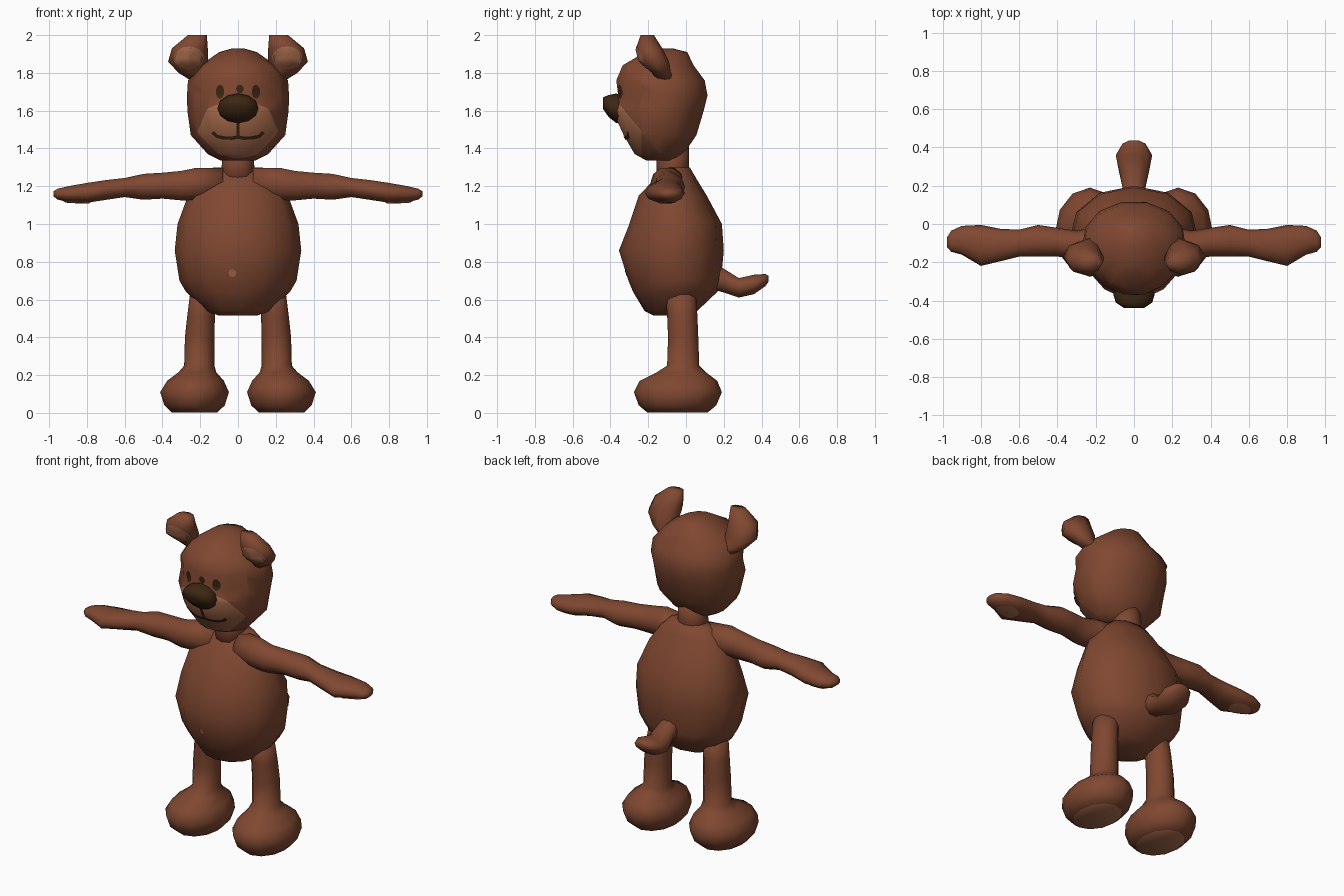
import bpy, bmesh, math
from mathutils import Vector
from mathutils.bvhtree import BVHTree

if "Cube" in bpy.data.objects:
    bpy.data.objects.remove(bpy.data.objects["Cube"])


def material(name, rgb):
    m = bpy.data.materials.new(name)
    m.diffuse_color = (*rgb, 1)
    m.use_nodes = True
    m.node_tree.nodes["Principled BSDF"].inputs["Base Color"].default_value = m.diffuse_color
    return m


BROWN = material("brown fur", (0.214, 0.064, 0.030))
TAN = material("tan fur", (0.393, 0.147, 0.073))
DARK = material("dark brown", (0.047, 0.020, 0.006))


def finish(name, bm, mats):
    me = bpy.data.meshes.new(name)
    bm.to_mesh(me)
    bm.free()
    for m in mats:
        me.materials.append(m)
    for p in me.polygons:
        p.use_smooth = True
    ob = bpy.data.objects.new(name, me)
    bpy.context.collection.objects.link(ob)
    return ob


def loft(name, axis, rings, n=12, egg=0.0, mats=(BROWN,), cuts=(), rule=None):
    """Skin ellipses (position along axis, centre a, centre b, radius a, radius b)."""
    bm = bmesh.new()
    loops = []
    for t, a, b, ra, rb in rings:
        loop = []
        for i in range(n):
            w = 2 * math.pi * i / n
            p = a + ra * math.cos(w) * (1 + egg * math.sin(w)), b + rb * math.sin(w)
            co = {"x": (t, p[0], p[1]), "y": (p[0], t, p[1]), "z": (p[0], p[1], t)}[axis]
            loop.append(bm.verts.new(co))
        loops.append(loop)
    for l0, l1 in zip(loops, loops[1:]):
        for i in range(n):
            j = (i + 1) % n
            bm.faces.new((l0[i], l0[j], l1[j], l1[i]))
    bm.faces.new(loops[0])
    bm.faces.new(loops[-1])
    bmesh.ops.recalc_face_normals(bm, faces=bm.faces[:])
    for co, no in cuts:
        bmesh.ops.bisect_plane(bm, geom=bm.verts[:] + bm.edges[:] + bm.faces[:],
                               plane_co=co, plane_no=no)
    if rule:
        bm.normal_update()
        for f in bm.faces:
            f.material_index = int(rule(f))
    return finish(name, bm, mats)


def front_back(rows):
    """Rows of (z, front y, back y, half width) to ring tuples."""
    return [(z, 0, (f + b) / 2, rx, (b - f) / 2) for z, f, b, rx in rows]


def plate(name, target, grid, mat, direction=(0, 1, 0), closed=False):
    """Lay a grid of 2D points on a surface by casting rays along a direction."""
    me = target.data
    tree = BVHTree.FromPolygons([v.co for v in me.vertices],
                                [p.vertices[:] for p in me.polygons])
    d = Vector(direction)
    bm = bmesh.new()

    def hit(p):
        src = Vector((p[0], -2, p[1])) if d.y else Vector((p[0], p[1], -2))
        loc = tree.ray_cast(src, d)[0]
        return bm.verts.new(loc - d * 0.005) if loc else None

    rows = [[hit(p) for p in row] for row in grid]
    for r0, r1 in zip(rows, rows[1:]):
        m = len(r0)
        for i in range(m if closed else m - 1):
            q = (r0[i], r0[(i + 1) % m], r1[(i + 1) % m], r1[i])
            if all(q):
                bm.faces.new(q)
    bmesh.ops.recalc_face_normals(bm, faces=bm.faces[:])
    bm.normal_update()
    if sum((f.normal * f.calc_area() for f in bm.faces), Vector()).dot(d) > 0:
        bmesh.ops.reverse_faces(bm, faces=bm.faces[:])
    return finish(name, bm, (mat,))


def disc(name, target, cx, cy, rx, ry, mat, direction=(0, 1, 0)):
    grid = [[(cx + k * rx * math.cos(i * math.pi / 8), cy + k * ry * math.sin(i * math.pi / 8))
             for i in range(16)] for k in (0.02, 0.35, 0.7, 1)]
    return plate(name, target, grid, mat, direction, closed=True)


def stroke(name, target, path, w, mat):
    pts = [Vector(p) for p in path]
    rows = []
    for i, p in enumerate(pts):
        t = (pts[min(i + 1, len(pts) - 1)] - pts[max(i - 1, 0)]).normalized()
        n = Vector((-t.y, t.x)) * w
        rows.append((p - n, p + n))
    return plate(name, target, rows, mat)


# Torso and neck
body = loft("body", "z", front_back([
    (.515, -.17, -.02, .10), (.54, -.22, .06, .17), (.64, -.28, .165, .275),
    (.70, -.305, .185, .31), (.86, -.355, .20, .335), (1.0, -.30, .19, .32),
    (1.15, -.25, .11, .265), (1.24, -.165, .055, .20), (1.30, -.11, .02, .13)]), egg=.08)
loft("neck", "z", [(1.22, 0, -.07, .10, .09), (1.32, 0, -.07, .085, .085),
                   (1.42, 0, -.07, .085, .085)])
disc("belly_button", body, -.03, .74, .02, .02, TAN)

# Head, with the muzzle cut out by a slanted and an upright plane
SLOPE = Vector((0, 1.2, 1))
TOP = Vector((0, -.40, 1.69))
head = loft("head", "z", front_back([
    (1.335, -.21, -.05, .09), (1.37, -.275, -.01, .16), (1.47, -.335, .06, .25),
    (1.60, -.395, .10, .268), (1.68, -.365, .12, .27), (1.76, -.375, .105, .265),
    (1.84, -.34, .045, .20), (1.91, -.22, .01, .10), (1.93, -.13, -.07, .03)]),
    n=14, egg=.1, mats=(BROWN, TAN),
    cuts=((TOP, SLOPE), ((0, -.235, 0), (0, 1, 0))),
    rule=lambda f: (f.calc_center_median() - TOP).dot(SLOPE) < 0
    and f.calc_center_median().y < -.235)

# Face
loft("nose", "y", [(-.44, 0, 1.64, .05, .03), (-.41, 0, 1.625, .095, .058),
                   (-.37, 0, 1.613, .108, .078), (-.30, 0, 1.60, .10, .07)],
     mats=(DARK,))
disc("brow_spot", head, .01, 1.715, .02, .022, DARK)
stroke("mouth_line", head, [(0, 1.56), (0, 1.52), (0, 1.49), (0, 1.455)], .009, DARK)
stroke("mouth", head, [(-.135, 1.485), (-.11, 1.463), (-.07, 1.455), (-.03, 1.455), (0, 1.46),
                       (.03, 1.455), (.07, 1.455), (.11, 1.463), (.135, 1.485)], .009, DARK)

# Tail
loft("tail", "y", [(.10, 0, .74, .07, .08), (.19, 0, .705, .06, .068), (.28, 0, .662, .08, .054),
                   (.36, 0, .68, .095, .054), (.42, 0, .703, .06, .034),
                   (.437, 0, .71, .025, .016)], n=10)

# Paired parts
for s, side in ((1, "left"), (-1, "right")):
    disc(side + "_eye", head, s * .095, 1.70, .022, .036, DARK)

    ear = loft(side + "_ear", "z", [
        (1.76, s * .20, -.11, .05, .045), (1.80, s * .25, -.13, .065, .05),
        (1.86, s * .265, -.168, .105, .078), (1.93, s * .255, -.195, .095, .07),
        (2.0, s * .215, -.205, .05, .035)], n=8)
    disc(side + "_inner_ear", ear, s * .26, 1.88, .08, .06, TAN)

    arm = loft(side + "_arm", "x", [
        (s * .08, -.08, 1.215, .09, .085), (s * .22, -.105, 1.212, .085, .09),
        (s * .30, -.11, 1.203, .075, .082), (s * .40, -.095, 1.203, .075, .072),
        (s * .50, -.088, 1.197, .083, .072), (s * .60, -.10, 1.193, .07, .053),
        (s * .70, -.11, 1.18, .085, .055), (s * .80, -.112, 1.165, .107, .055),
        (s * .90, -.085, 1.158, .075, .044), (s * .955, -.09, 1.158, .055, .03),
        (s * .977, -.095, 1.16, .025, .014)], n=10)
    disc(side + "_palm", arm, s * .85, -.095, .075, .055, TAN, (0, 0, 1))

    # Foot and leg in one skin, flat sole in tan
    loft(side + "_leg", "z", [
        (.002, s * .23, -.045, .12, .16), (.04, s * .23, -.045, .16, .205),
        (.11, s * .23, -.043, .182, .233), (.17, s * .225, -.04, .15, .205),
        (.215, s * .215, -.025, .10, .13), (.25, s * .205, -.015, .08, .085),
        (.40, s * .203, -.015, .078, .08), (.52, s * .195, -.02, .073, .08),
        (.66, s * .18, -.03, .07, .08)], n=12, mats=(BROWN, TAN),
        rule=lambda f: f.calc_center_median().z < .01)
